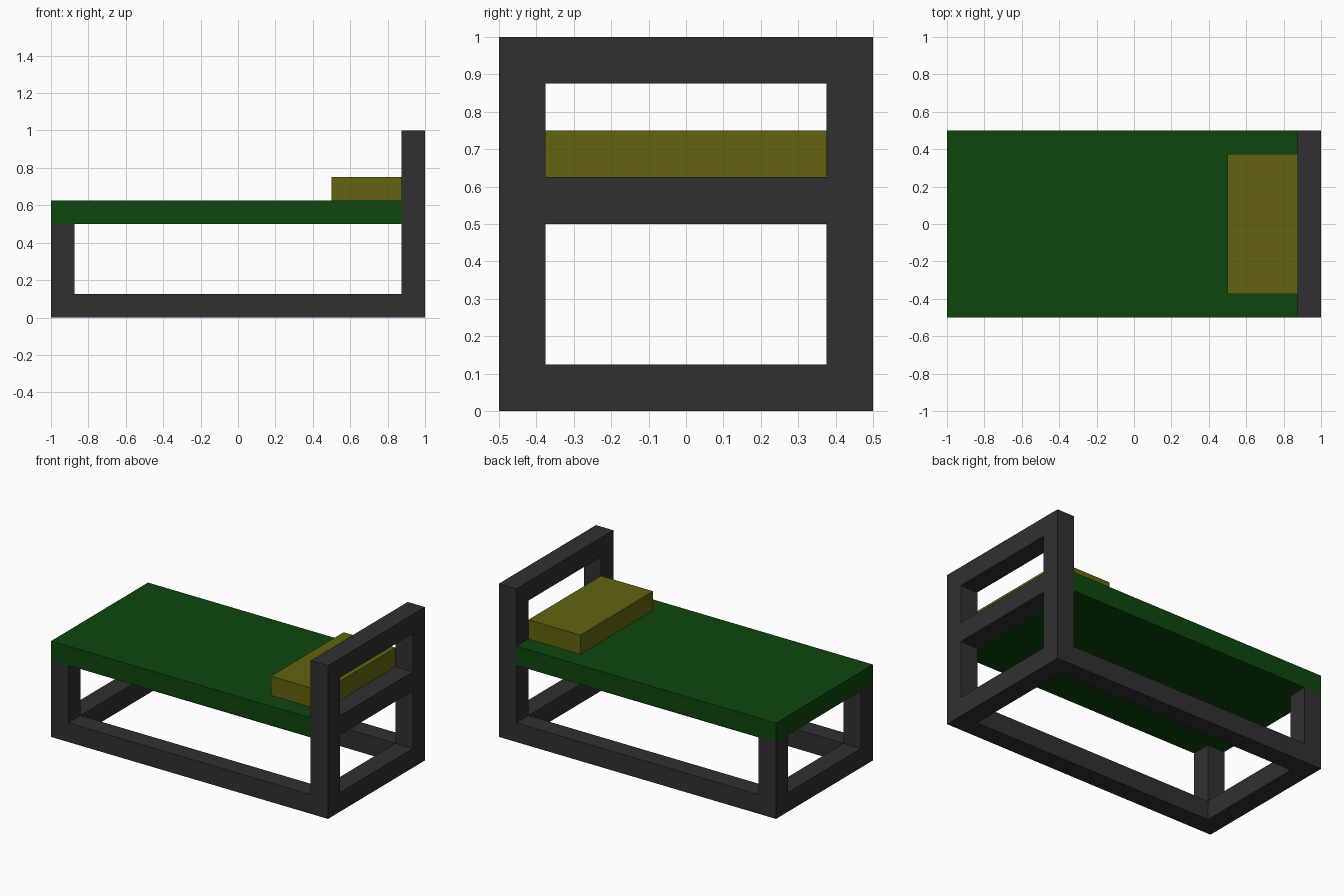
import bpy
import bmesh

cube = bpy.data.objects.get("Cube")
if cube:
    bpy.data.objects.remove(cube, do_unlink=True)


def material(name, color):
    mat = bpy.data.materials.new(name)
    mat.use_nodes = True
    mat.diffuse_color = (*color, 1)
    mat.node_tree.nodes["Principled BSDF"].inputs["Base Color"].default_value = (*color, 1)
    return mat


GREY = material("dark_grey_frame", (0.030, 0.030, 0.030))
GREEN = material("green_blanket", (0.0045, 0.062, 0.0045))
YELLOW = material("olive_yellow_pillow", (0.125, 0.125, 0.005))


def box(name, xs, ys, zs, mat):
    """Axis-aligned box spanning the given x, y and z ranges."""
    bm = bmesh.new()
    bmesh.ops.create_cube(bm, size=1)
    for v in bm.verts:
        v.co = [r[0] if c < 0 else r[1] for c, r in zip(v.co, (xs, ys, zs))]
    mesh = bpy.data.meshes.new(name)
    bm.to_mesh(mesh)
    bm.free()
    mesh.materials.append(mat)
    obj = bpy.data.objects.new(name, mesh)
    bpy.context.collection.objects.link(obj)
    return obj


T = 0.125                       # beam thickness
HEAD = (1 - T, 1)               # x range of the headboard
FOOT = (-1, -1 + T)             # x range of the foot end
INNER = (-0.5 + T, 0.5 - T)     # y range between the posts

# Posts and long base rails on both sides
for side, ys in (("right", (-0.5, -0.5 + T)), ("left", (0.5 - T, 0.5))):
    box(f"head_post_{side}", HEAD, ys, (0, 1), GREY)
    box(f"foot_post_{side}", FOOT, ys, (0, 0.5), GREY)
    box(f"base_rail_{side}", (FOOT[1], HEAD[0]), ys, (0, T), GREY)

# Cross rails of the foot end and headboard
box("foot_base_rail", FOOT, INNER, (0, T), GREY)
for name, z in (("base", 0), ("middle", 0.5), ("top", 1 - T)):
    box(f"head_{name}_rail", HEAD, INNER, (z, z + T), GREY)

# Bedding
box("mattress", (-1, HEAD[0]), (-0.5, 0.5), (0.5, 0.5 + T), GREEN)
box("pillow", (0.5, HEAD[0]), INNER, (0.5 + T, 0.5 + 2 * T), YELLOW)
